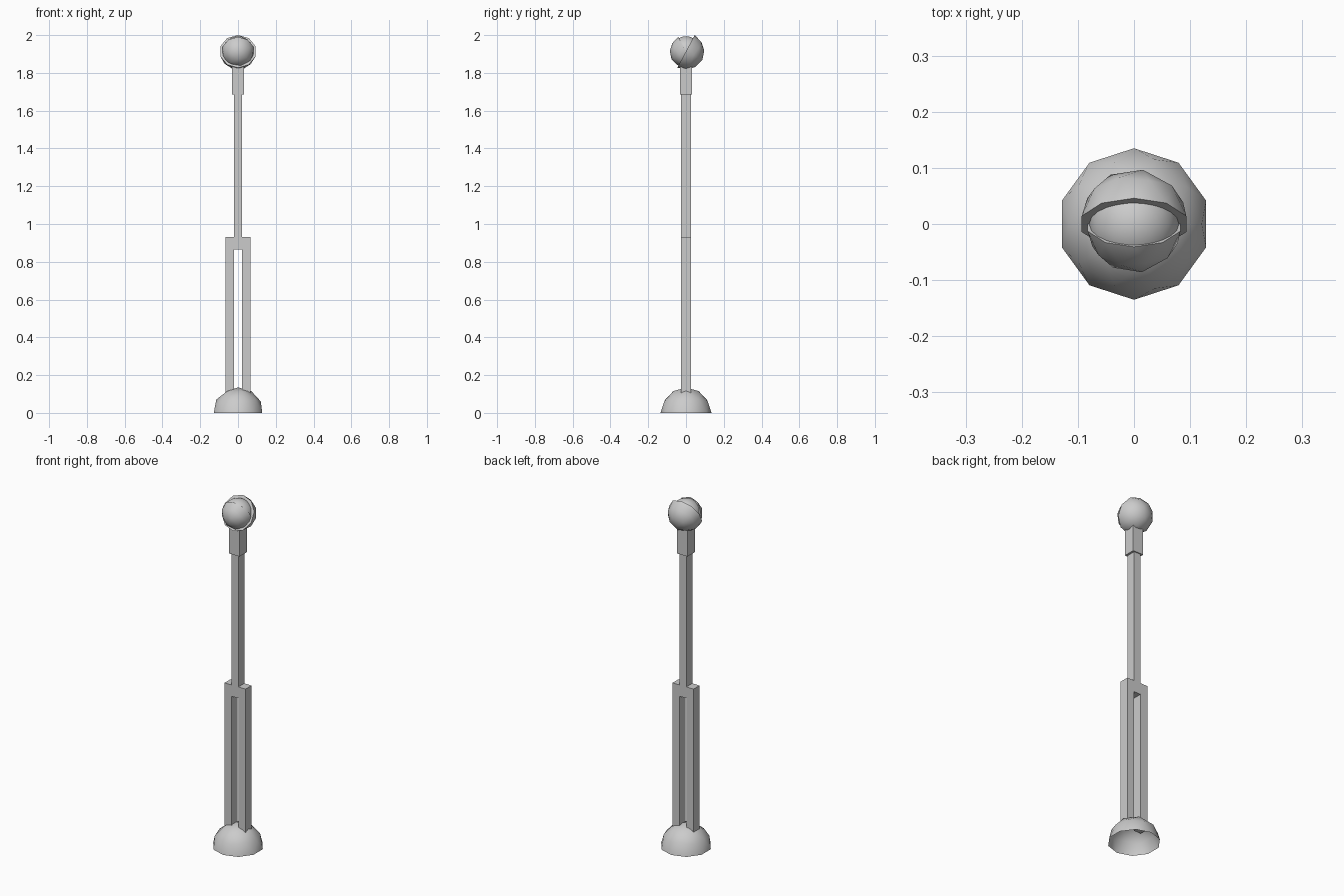
import bpy, bmesh, math
from mathutils import Matrix, Vector

if "Cube" in bpy.data.objects:
    bpy.data.objects.remove(bpy.data.objects["Cube"])


def finish(name, bm, loc=(0, 0, 0), smooth=False):
    me = bpy.data.meshes.new(name)
    bm.to_mesh(me)
    bm.free()
    ob = bpy.data.objects.new(name, me)
    ob.location = loc
    bpy.context.collection.objects.link(ob)
    if smooth:
        bpy.ops.object.select_all(action='DESELECT')
        ob.select_set(True)
        bpy.context.view_layer.objects.active = ob
        bpy.ops.object.shade_smooth_by_angle(angle=math.radians(50))
    return ob


def box(name, x0, x1, hy, z0, z1):
    bm = bmesh.new()
    bmesh.ops.create_cube(bm, size=1)
    bmesh.ops.scale(bm, vec=(x1 - x0, 2 * hy, z1 - z0), verts=bm.verts)
    return finish(name, bm, ((x0 + x1) / 2, 0, (z0 + z1) / 2))


def dome(name, radius, loc, tilt=0, capped=False):
    # Upper half of a low-poly sphere, optionally closed and tilted about x
    bm = bmesh.new()
    bmesh.ops.create_icosphere(bm, subdivisions=2, radius=radius)
    geom = bm.verts[:] + bm.edges[:] + bm.faces[:]
    bmesh.ops.bisect_plane(bm, geom=geom, dist=1e-5, plane_co=(0, 0, 0),
                           plane_no=(0, 0, 1), clear_inner=True)
    if capped:
        rim = [e for e in bm.edges if e.is_boundary]
        bmesh.ops.contextual_create(bm, geom=rim)
        bmesh.ops.recalc_face_normals(bm, faces=bm.faces)
    bm.transform(Matrix.Rotation(math.radians(tilt), 4, 'X'))
    return finish(name, bm, loc, smooth=True)


# Hollow foot
dome("base_dome", 0.135, (0, 0, 0))

# Forked lower shaft, upper shaft and collar
box("left_prong", -0.067, -0.021, 0.027, 0.09, 0.93)
box("right_prong", 0.021, 0.067, 0.027, 0.09, 0.93)
box("upper_shaft", -0.021, 0.021, 0.027, 0.865, 1.70)
box("collar", -0.033, 0.033, 0.033, 1.685, 1.85)

# Head: two tilted half shells parted over an inner ball
HEAD = Vector((0, 0, 1.914))
dome("back_shell", 0.098, HEAD, tilt=-118, capped=True)
dome("front_shell", 0.087, HEAD, tilt=118, capped=True)
bm = bmesh.new()
bmesh.ops.create_icosphere(bm, subdivisions=3, radius=0.08)
finish("inner_ball", bm, HEAD, smooth=True)
